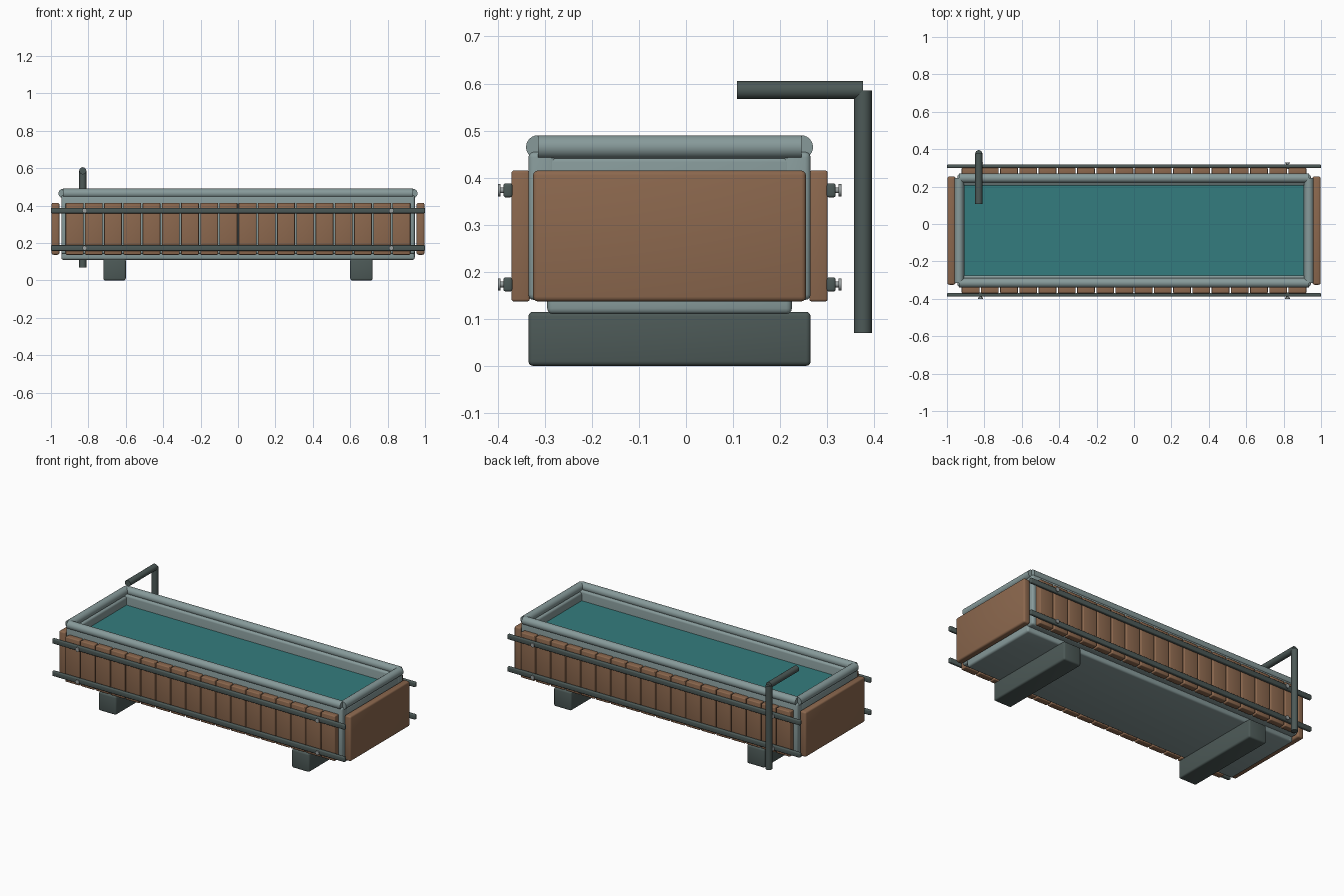
import bpy
import math
from mathutils import Vector

cube = bpy.data.objects.get("Cube")
if cube:
    bpy.data.objects.remove(cube, do_unlink=True)

MID_Y = -0.035  # centre line of the trough


def material(name, rgb):
    mat = bpy.data.materials.new(name)
    mat.use_nodes = True
    colour = (*rgb, 1)
    mat.diffuse_color = colour
    mat.node_tree.nodes["Principled BSDF"].inputs["Base Color"].default_value = colour
    return mat


wood = material("brown wood", (0.262, 0.138, 0.076))
water = material("teal water", (0.034, 0.202, 0.209))
steel = material("pale steel", (0.242, 0.323, 0.323))
iron = material("dark iron", (0.073, 0.100, 0.095))
bolt_metal = material("bolt metal", (0.32, 0.35, 0.35))


def finish(name, mat, bevel=0.0):
    obj = bpy.context.object
    obj.name = name
    obj.data.materials.append(mat)
    if bevel:
        mod = obj.modifiers.new("Bevel", "BEVEL")
        mod.width = bevel
        mod.segments = 3
        mod.limit_method = "ANGLE"
        bpy.ops.object.modifier_apply(modifier=mod.name)
    bpy.ops.object.shade_smooth_by_angle(angle=math.radians(35))
    return obj


def box(name, mat, low, high, bevel=0.0):
    low, high = Vector(low), Vector(high)
    bpy.ops.mesh.primitive_cube_add(size=1, location=(low + high) / 2)
    bpy.context.object.scale = high - low
    bpy.ops.object.transform_apply(location=False, rotation=False, scale=True)
    return finish(name, mat, bevel)


def tube(name, mat, start, end, radius, sides=24):
    start, end = Vector(start), Vector(end)
    axis = end - start
    bpy.ops.mesh.primitive_cylinder_add(
        vertices=sides, radius=radius, depth=axis.length, location=(start + end) / 2,
        rotation=axis.to_track_quat("Z", "Y").to_euler())
    return finish(name, mat)


def side_box(name, mat, side, x, y, z, bevel=0.0):
    """Box on the front or back, with y given as distances from the centre line."""
    ys = sorted(MID_Y + side * d for d in y)
    return box(name, mat, (x[0], ys[0], z[0]), (x[1], ys[1], z[1]), bevel)


# Trough floor, water and feet
box("trough_floor", steel, (-0.945, MID_Y - 0.26, 0.11), (0.945, MID_Y + 0.26, 0.16), 0.012)
box("water", water, (-0.91, MID_Y - 0.245, 0.15), (0.91, MID_Y + 0.245, 0.395))
for label, x in (("right", -0.66), ("left", 0.66)):
    box(label + "_foot", iron, (x - 0.06, MID_Y - 0.3, 0), (x + 0.06, MID_Y + 0.3, 0.115), 0.01)

# End walls, end boards and end rims
for label, s in (("right", -1), ("left", 1)):
    xs = sorted((s * 0.905, s * 0.945))
    box(label + "_end_wall", steel, (xs[0], MID_Y - 0.26, 0.11), (xs[1], MID_Y + 0.26, 0.445), 0.012)
    xs = sorted((s * 0.955, s * 0.997))
    box(label + "_end_board", wood, (xs[0], MID_Y - 0.29, 0.137), (xs[1], MID_Y + 0.29, 0.415), 0.01)
    tube(label + "_rim", steel, (s * 0.935, MID_Y - 0.28, 0.465), (s * 0.935, MID_Y + 0.28, 0.465), 0.025)

# Long walls, planks, rails and bolts
PLANKS = 18
PITCH = 1.85 / PLANKS
for label, s in (("front", -1), ("back", 1)):
    side_box(label + "_wall", steel, s, (-0.945, 0.945), (0.24, 0.3), (0.14, 0.455), 0.012)
    rim_y = MID_Y + s * 0.28
    tube(label + "_rim", steel, (-0.935, rim_y, 0.465), (0.935, rim_y, 0.465), 0.025)
    for i in range(PLANKS):
        x = -0.925 + PITCH * (i + 0.5)
        half = PITCH / 2 - 0.004
        side_box(f"{label}_plank_{i + 1}", wood, s, (x - half, x + half),
                 (0.297, 0.336), (0.137, 0.415), 0.005)
    for level, z in (("lower", 0.173), ("upper", 0.373)):
        side_box(f"{label}_{level}_rail", iron, s, (-1, 1), (0.334, 0.353), (z - 0.015, z + 0.015), 0.005)
        for x in (-0.82, 0.82):
            y0, y1, y2 = (MID_Y + s * d for d in (0.33, 0.359, 0.365))
            tube(f"{label}_{level}_bolt_shaft", bolt_metal, (x, y0, z), (x, y1, z), 0.006, 12)
            tube(f"{label}_{level}_bolt_head", bolt_metal, (x, y1, z), (x, y2, z), 0.013, 12)

# Filling pipe
tube("upright_pipe", iron, (-0.83, 0.376, 0.07), (-0.83, 0.376, 0.585), 0.019)
tube("spout_pipe", iron, (-0.83, 0.108, 0.586), (-0.83, 0.376, 0.586), 0.019)
